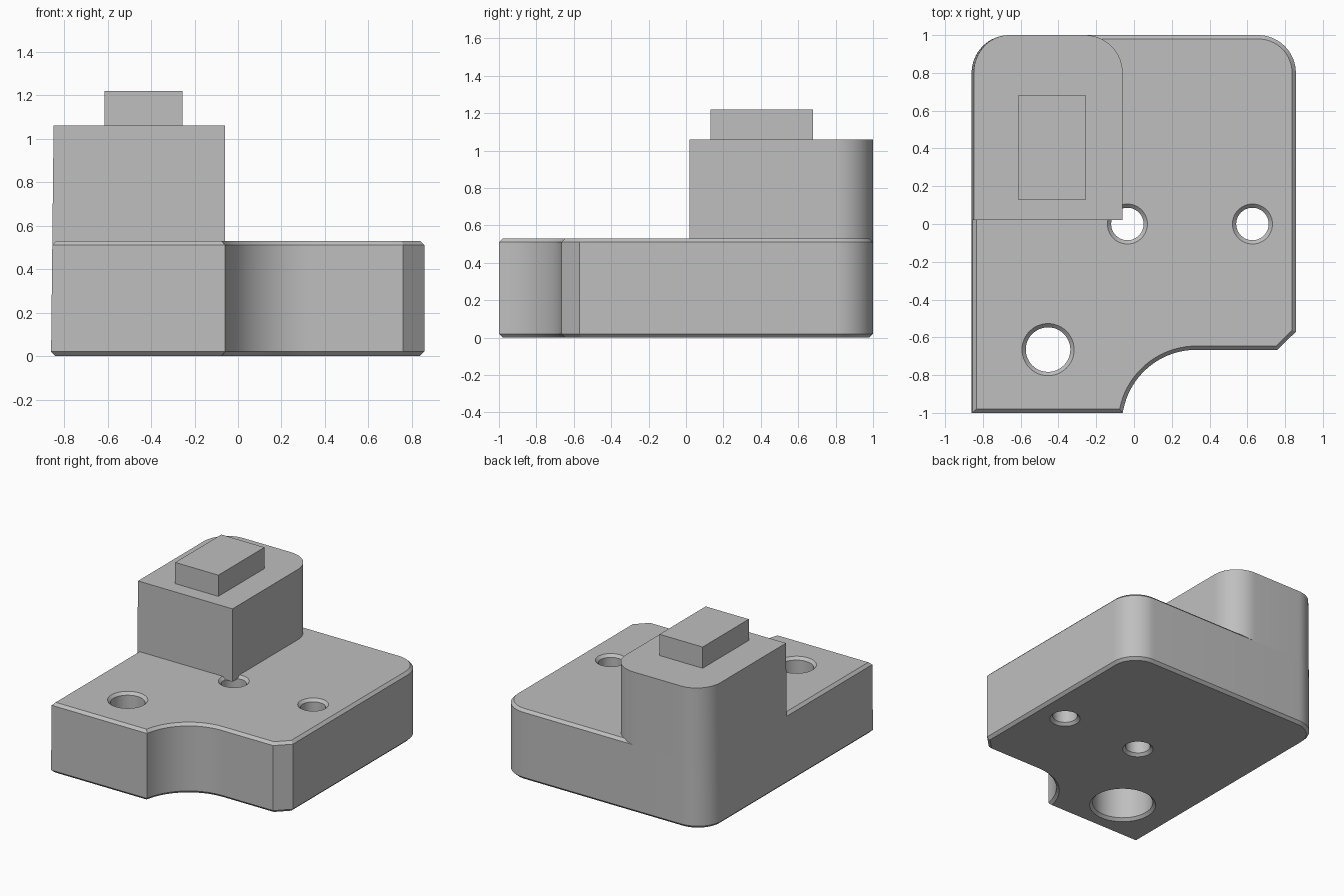
import bpy, bmesh
from math import cos, sin, radians

cube = bpy.data.objects.get("Cube")
if cube:
    bpy.data.objects.remove(cube)

# One plain grey for the whole part
grey = bpy.data.materials.new("plain grey")
grey.use_nodes = True
colour = (0.52, 0.52, 0.52, 1)
grey.diffuse_color = colour
grey.node_tree.nodes["Principled BSDF"].inputs["Base Color"].default_value = colour

LEFT, RIGHT, BACK, FRONT = -0.86, 0.857, 1.0, -1.0
BASE_TOP, TOWER_TOP, KNOB_TOP = 0.53, 1.06, 1.22
CHAMFER = 0.02
CORNER = 0.2


def arc(cx, cy, r, a0, a1, steps=16):
    """Points along an arc, angles in degrees."""
    angles = [radians(a0 + (a1 - a0) * i / steps) for i in range(steps + 1)]
    return [(cx + r * cos(a), cy + r * sin(a)) for a in angles]


def draft(bm):
    """Lean the left wall slightly inwards with height."""
    for v in bm.verts:
        weight = min(1, max(0, (-0.66 - v.co.x) / 0.2))
        v.co.x += 0.011 * v.co.z * weight


def finish(name, bm):
    bmesh.ops.recalc_face_normals(bm, faces=bm.faces[:])
    mesh = bpy.data.meshes.new(name)
    bm.to_mesh(mesh)
    bm.free()
    mesh.materials.append(grey)
    ob = bpy.data.objects.new(name, mesh)
    bpy.context.collection.objects.link(ob)
    return ob


def prism(name, outline, z0, z1, chamfer=0):
    """Extrude an outline, optionally chamfering its top and bottom rims."""
    bm = bmesh.new()
    face = bm.faces.new([bm.verts.new((x, y, z0)) for x, y in outline])
    ext = bmesh.ops.extrude_face_region(bm, geom=[face], use_keep_orig=True)
    for item in ext["geom"]:
        if isinstance(item, bmesh.types.BMVert):
            item.co.z = z1
    bmesh.ops.recalc_face_normals(bm, faces=bm.faces[:])
    if chamfer:
        rims = [e for e in bm.edges if abs(e.verts[0].co.z - e.verts[1].co.z) < 1e-5]
        bmesh.ops.bevel(bm, geom=rims, offset=chamfer, segments=1,
                        affect='EDGES', clamp_overlap=False)
    draft(bm)
    return finish(name, bm)


def lathe(name, x, y, profile, sides=48):
    """Solid of revolution from (radius, height) pairs."""
    bm = bmesh.new()
    rings = [[bm.verts.new((px, py, z)) for px, py in arc(x, y, r, 0, 360, sides)[:-1]]
             for r, z in profile]
    for low, high in zip(rings, rings[1:]):
        for i in range(sides):
            j = (i + 1) % sides
            bm.faces.new((low[i], low[j], high[j], high[i]))
    bm.faces.new(rings[0])
    bm.faces.new(rings[-1])
    return finish(name, bm)


def shade(ob):
    bpy.ops.object.select_all(action='DESELECT')
    ob.select_set(True)
    bpy.context.view_layer.objects.active = ob
    bpy.ops.object.shade_smooth_by_angle(angle=radians(25))


# Base plate: rounded back corners, cut front right corner, scooped front edge
outline = [(LEFT, FRONT), (-0.06, FRONT)]
outline += arc(0.33, -1.06, 0.394, 168, 90, 20)
outline += [(0.76, -0.666), (RIGHT, -0.57)]
outline += arc(RIGHT - CORNER, BACK - CORNER, CORNER, 0, 90)
outline += arc(LEFT + CORNER, BACK - CORNER, CORNER, 90, 180)
base = prism("base_plate", outline, 0, BASE_TOP, CHAMFER)

# Holes with chamfered mouths; the front one is counterbored from below
e = 0.02


def hole(name, x, y, r_top, r_bottom, step=None):
    c = CHAMFER
    profile = [(r_bottom + c + e, -e), (r_bottom, c)]
    if step:
        profile += [(r_bottom, step), (r_top, step)]
    profile += [(r_top, BASE_TOP - c), (r_top + c + e, BASE_TOP + e)]
    cutter = lathe(name, x, y, profile)
    cutter.hide_render = True
    mod = base.modifiers.new(name, 'BOOLEAN')
    mod.operation = 'DIFFERENCE'
    mod.solver = 'EXACT'
    mod.object = cutter
    bpy.context.view_layer.objects.active = base
    bpy.ops.object.modifier_apply(modifier=name)
    bpy.data.objects.remove(cutter)


hole("middle_hole", -0.035, 0, 0.086, 0.086)
hole("right_hole", 0.627, 0, 0.086, 0.086)
hole("front_hole", -0.455, -0.665, 0.118, 0.21, 0.33)
shade(base)

# Tower flush with the back and left walls, rising from the chamfer line
tower_right, tower_front = -0.06, 0.02
outline = [(LEFT, tower_front), (tower_right, tower_front)]
outline += arc(tower_right - CORNER, BACK - CORNER, CORNER, 0, 90)
outline += arc(LEFT + CORNER, BACK - CORNER, CORNER, 90, 180)
shade(prism("tower", outline, BASE_TOP - CHAMFER, TOWER_TOP))

# Small block on top of the tower
block = [(-0.615, 0.13), (-0.255, 0.13), (-0.255, 0.68), (-0.615, 0.68)]
prism("top_block", block, TOWER_TOP, KNOB_TOP)
